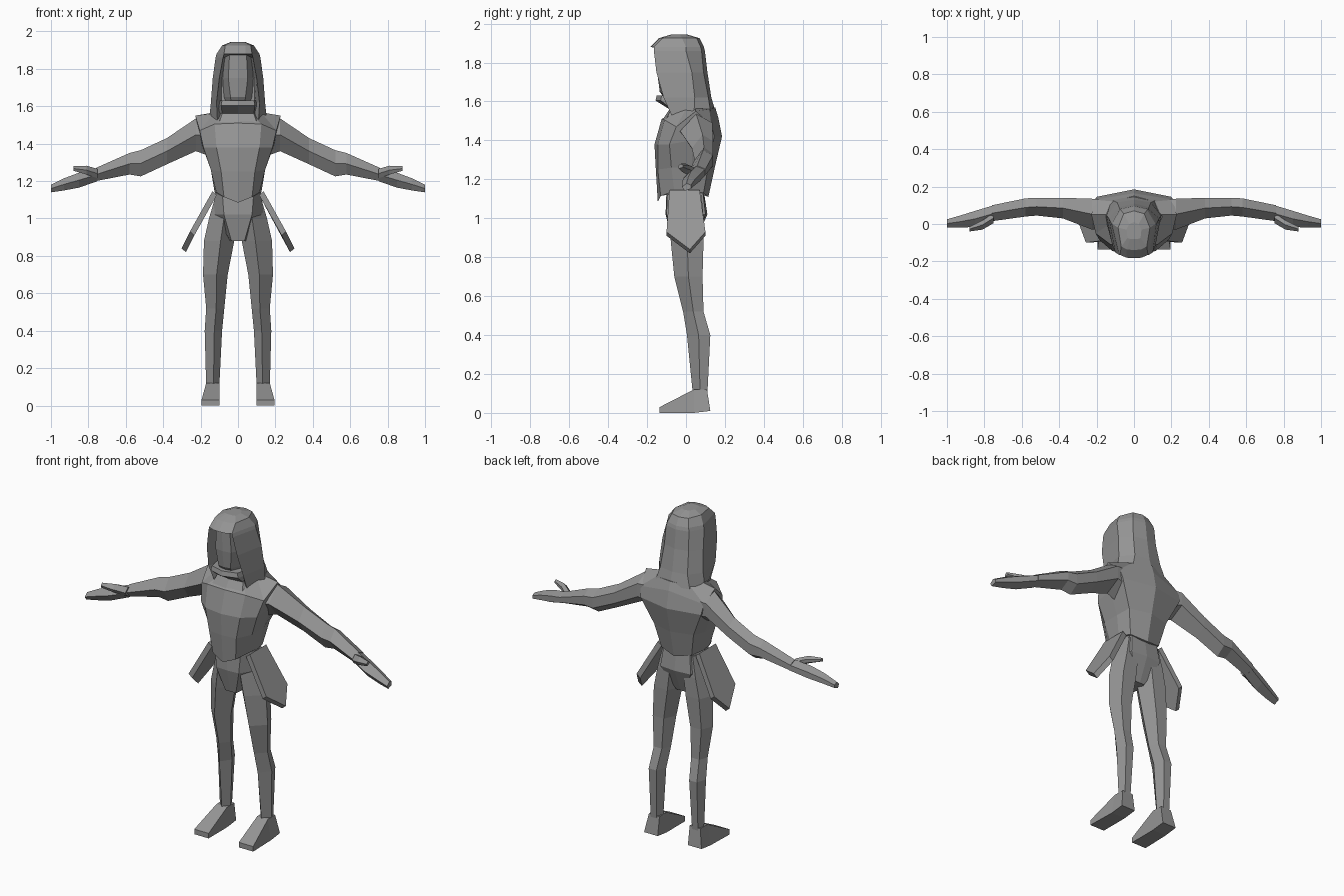
import bpy, bmesh

grey = bpy.data.materials.new("stone grey")
grey.diffuse_color = (0.30, 0.30, 0.30, 1)


def loft(name, rings, mirror=False):
    """Skin closed rings of points, cap both ends, optionally mirror across x."""
    bm = bmesh.new()
    loops = [[bm.verts.new(p) for p in ring] for ring in rings]
    n = len(loops[0])
    for a, b in zip(loops, loops[1:]):
        for i in range(n):
            j = (i + 1) % n
            bm.faces.new((a[i], a[j], b[j], b[i]))
    bm.faces.new(loops[0])
    bm.faces.new(loops[-1])
    bmesh.ops.recalc_face_normals(bm, faces=bm.faces)
    mesh = bpy.data.meshes.new(name)
    bm.to_mesh(mesh)
    bm.free()
    mesh.materials.append(grey)
    ob = bpy.data.objects.new(name, mesh)
    bpy.context.collection.objects.link(ob)
    if mirror:
        mod = ob.modifiers.new("mirror", "MIRROR")
        mod.use_mirror_merge = False
    return ob


def sym(half):
    """Complete a half ring that runs from front centre to back centre."""
    return half + [(-p[0],) + tuple(p[1:]) for p in half[-2:0:-1]]


def level(z, *half):
    return sym([(x, y, z) for x, y in half])


# Torso: pointed waist, broad chest, raised shoulder corners, rounded back
loft("torso", [
    sym([(0, -.145, 1.085), (.075, -.13, 1.115), (.115, -.06, 1.14),
         (.125, .02, 1.14), (.10, .09, 1.13), (0, .115, 1.11)]),
    sym([(0, -.155, 1.25), (.09, -.145, 1.25), (.145, -.075, 1.26),
         (.145, .03, 1.26), (.13, .115, 1.27), (0, .15, 1.27)]),
    sym([(0, -.162, 1.38), (.115, -.145, 1.38), (.185, -.085, 1.38),
         (.195, .03, 1.40), (.20, .145, 1.42), (0, .185, 1.42)]),
    sym([(0, -.125, 1.51), (.125, -.11, 1.505), (.205, -.05, 1.47),
         (.228, .05, 1.55), (.21, .13, 1.48), (0, .165, 1.52)]),
    sym([(0, -.09, 1.53), (.09, -.07, 1.54), (.13, 0, 1.56),
         (.14, .05, 1.565), (.11, .12, 1.56), (0, .15, 1.57)]),
])

# Pelvis
loft("pelvis", [
    level(1.15, (0, -.10), (.085, -.095), (.12, 0), (.085, .085), (0, .09)),
    level(1.02, (0, -.105), (.075, -.10), (.14, 0), (.10, .10), (0, .11)),
    level(.88, (0, -.07), (.035, -.07), (.045, 0), (.03, .05), (0, .05)),
])

# Hood: solid shell with a recess at the front for the face
loft("hood", [
    level(1.52, (0, -.05), (.085, -.05), (.11, -.07), (.155, .04), (.12, .13), (0, .16)),
    level(1.62, (0, -.05), (.09, -.05), (.115, -.115), (.145, .045), (.09, .115), (0, .13)),
    level(1.75, (0, -.05), (.085, -.05), (.10, -.152), (.135, .03), (.08, .09), (0, .11)),
    level(1.86, (0, -.05), (.068, -.05), (.08, -.165), (.12, .0), (.075, .08), (0, .097)),
    level(1.88, (0, -.183), (.04, -.18), (.075, -.165), (.115, 0), (.07, .075), (0, .092)),
    level(1.925, (0, -.14), (.04, -.135), (.068, -.12), (.085, -.02), (.055, .055), (0, .07)),
    level(1.943, (0, -.08), (.02, -.08), (.035, -.075), (.04, -.03), (.025, .0), (0, .01)),
])

# Face inside the hood
loft("face", [
    level(1.60, (0, -.10), (.035, -.095), (.06, -.04), (0, -.02)),
    level(1.65, (0, -.135), (.04, -.128), (.075, -.05), (0, -.02)),
    level(1.75, (0, -.148), (.052, -.138), (.082, -.055), (0, -.02)),
    level(1.88, (0, -.15), (.045, -.142), (.07, -.06), (0, -.02)),
])

# Flared collar under the chin
loft("collar", [
    level(1.515, (0, -.115), (.10, -.10), (.14, 0), (0, .02)),
    level(1.56, (0, -.085), (.085, -.075), (.12, 0), (0, .02)),
    level(1.605, (0, -.157), (.09, -.13), (.115, 0), (0, .02)),
    level(1.632, (0, -.15), (.085, -.125), (.11, 0), (0, .02)),
])


# Legs: five-sided with a ridge down the shin; (z, inner, outer, front, back)
def leg_ring(z, xi, xo, yf, yb):
    w, ym = xo - xi, yf + (yb - yf) * .5
    return [(xi + w * .45, yf, z), (xo, ym, z), (xi + w * .8, yb, z),
            (xi + w * .25, yb, z), (xi, ym, z)]


loft("leg", [leg_ring(*r) for r in (
    (.10, .10, .17, .035, .11), (.40, .085, .178, .005, .125),
    (.52, .073, .17, -.015, .09), (.70, .055, .187, -.06, .085),
    (.88, .02, .182, -.078, .09), (1.0, .01, .155, -.085, .09),
    (1.12, .02, .12, -.08, .08))], True)

# Feet: wedge from low toe to ankle
loft("foot", [
    [(.10, -.135, 0), (.195, -.135, 0), (.195, -.135, .03), (.10, -.135, .03)],
    [(.10, .04, 0), (.19, .04, 0), (.17, .04, .12), (.10, .04, .12)],
    [(.10, .125, .01), (.19, .125, .01), (.17, .108, .12), (.10, .108, .12)],
], True)

# Hip flaps: thick five-cornered plates angled outward
flap = [(.125, -.085, 1.135), (.125, .07, 1.135), (.245, .10, .92),
        (.29, .02, .83), (.245, -.10, .92)]
loft("hip_flap", [[(x + s * .012, y, z + s * .01) for x, y, z in flap]
                  for s in (-1, 1)], True)


# Arms and hands: six-sided sections; (x, front, back, bottom, top)
def arm_ring(x, y0, y1, z0, z1):
    ym, zm = (y0 + y1) / 2, (z0 + z1) / 2
    return [(x, y0, zm), (x, ym - .01, z0), (x, y1, z0 + (z1 - z0) * .3),
            (x, y1, z0 + (z1 - z0) * .75), (x, ym, z1)]


loft("arm", [arm_ring(*r) for r in (
    (.17, -.03, .13, 1.34, 1.54), (.225, -.03, .135, 1.36, 1.535),
    (.38, .03, .14, 1.29, 1.43), (.52, .045, .14, 1.225, 1.365),
    (.58, .04, .137, 1.235, 1.35), (.76, .015, .10, 1.20, 1.27))], True)
loft("hand", [arm_ring(*r) for r in (
    (.75, .012, .10, 1.20, 1.27), (.85, -.015, .07, 1.165, 1.245),
    (.93, -.02, .045, 1.15, 1.215), (1.0, -.02, .025, 1.14, 1.18))], True)
loft("thumb", [arm_ring(*r) for r in (
    (.75, .005, .06, 1.215, 1.265), (.81, -.03, .02, 1.235, 1.282),
    (.88, -.04, -.015, 1.255, 1.28))], True)
